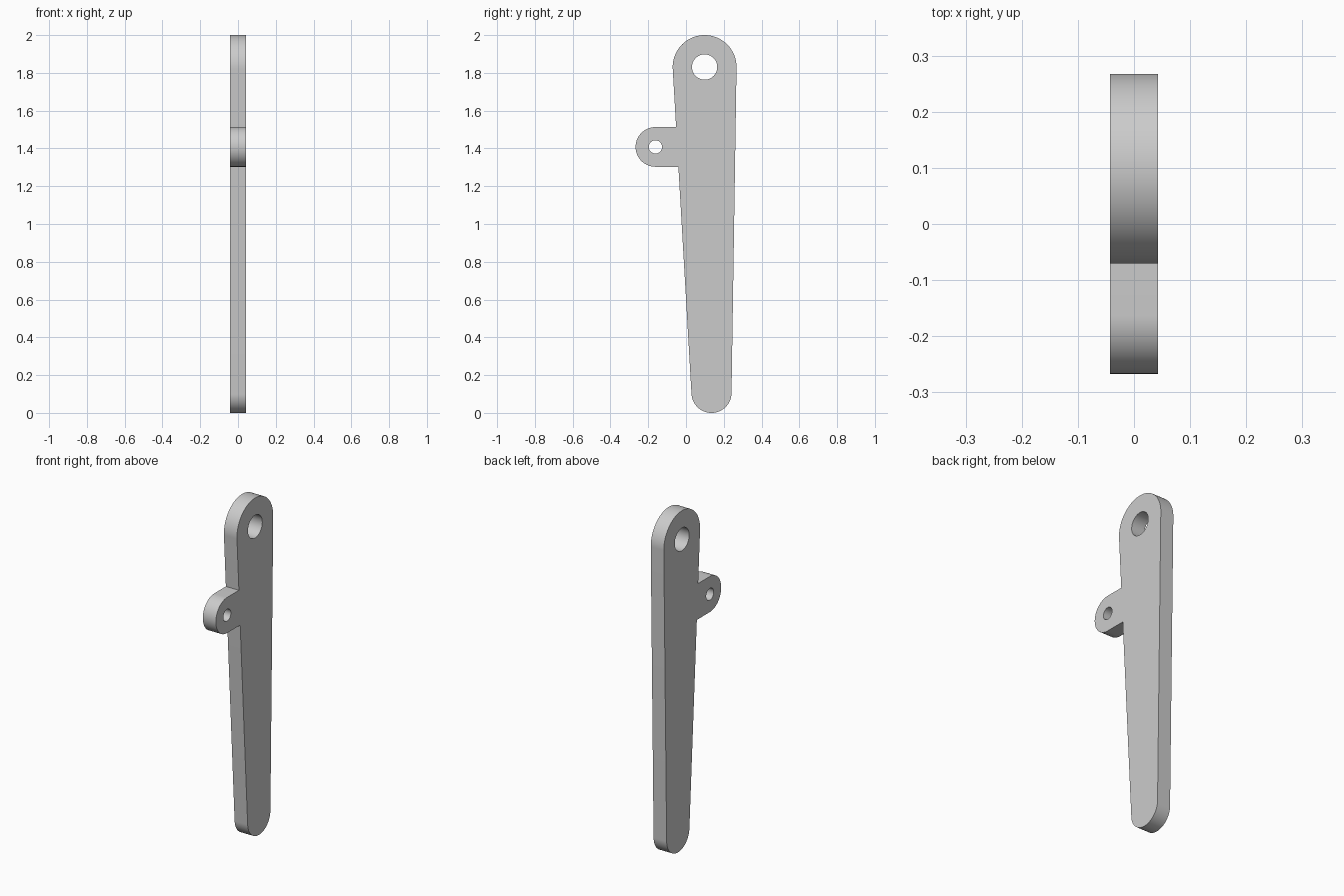
import bpy, bmesh, math
from mathutils import Vector

cube = bpy.data.objects.get("Cube")
if cube:
    bpy.data.objects.remove(cube)

HALF = 0.0425                                   # half the plate thickness
FOOT, FOOT_R = Vector((0.135, 0.106)), 0.106    # centres are (y, z)
HEAD, HEAD_R = Vector((0.0985, 1.831)), 0.169
TAB, TAB_R = Vector((-0.162, 1.408)), 0.105


def arc(centre, radius, start, end, steps):
    return [centre + radius * Vector((math.cos(a), math.sin(a)))
            for a in (start + (end - start) * i / steps for i in range(steps + 1))]


def circle(centre, radius, steps=48):
    return arc(centre, radius, 0, math.tau, steps)[:-1]


# Angles where the straight sides touch the foot and head arcs
axis = HEAD - FOOT
axis_angle = math.atan2(axis.y, axis.x)
spread = math.acos((FOOT_R - HEAD_R) / axis.length)
right, left = axis_angle - spread, axis_angle + spread
normal = Vector((math.cos(left), math.sin(left)))


def front_edge(z):
    # Point on the sloping front side at a given height
    reach = normal.dot(HEAD) + HEAD_R
    return Vector(((reach - normal.y * z) / normal.x, z))


# Outline: head, tab, foot, running anticlockwise
top, bottom = TAB.y + TAB_R, TAB.y - TAB_R
outline = (arc(HEAD, HEAD_R, right, left, 64)
           + [front_edge(top)]
           + arc(TAB, TAB_R, math.pi / 2, math.pi * 1.5, 40)
           + [front_edge(bottom)]
           + arc(FOOT, FOOT_R, left, right + math.tau, 48))
loops = [outline, circle(HEAD, 0.067), circle(TAB, 0.035)]

# Fill the outline around its two holes, then extrude to thickness
bm = bmesh.new()
edges = []
for loop in loops:
    verts = [bm.verts.new((-HALF, p.x, p.y)) for p in loop]
    edges += [bm.edges.new((a, b)) for a, b in zip(verts, verts[1:] + verts[:1])]
bmesh.ops.triangle_fill(bm, edges=edges, use_beauty=True, use_dissolve=False)
extruded = bmesh.ops.extrude_face_region(bm, geom=bm.faces[:], use_keep_orig=True)
moved = [g for g in extruded["geom"] if isinstance(g, bmesh.types.BMVert)]
bmesh.ops.translate(bm, verts=moved, vec=(2 * HALF, 0, 0))
bmesh.ops.recalc_face_normals(bm, faces=bm.faces[:])

mesh = bpy.data.meshes.new("lever_arm")
bm.to_mesh(mesh)
bm.free()
lever = bpy.data.objects.new("lever_arm", mesh)
bpy.context.collection.objects.link(lever)

# Plain grey material
grey = bpy.data.materials.new("plain grey")
grey.use_nodes = True
colour = (0.6, 0.6, 0.6, 1)
grey.diffuse_color = colour
grey.node_tree.nodes["Principled BSDF"].inputs["Base Color"].default_value = colour
mesh.materials.append(grey)

# Smooth rims, sharp borders
bpy.ops.object.select_all(action="DESELECT")
lever.select_set(True)
bpy.context.view_layer.objects.active = lever
bpy.ops.object.shade_smooth_by_angle(angle=math.radians(30))
